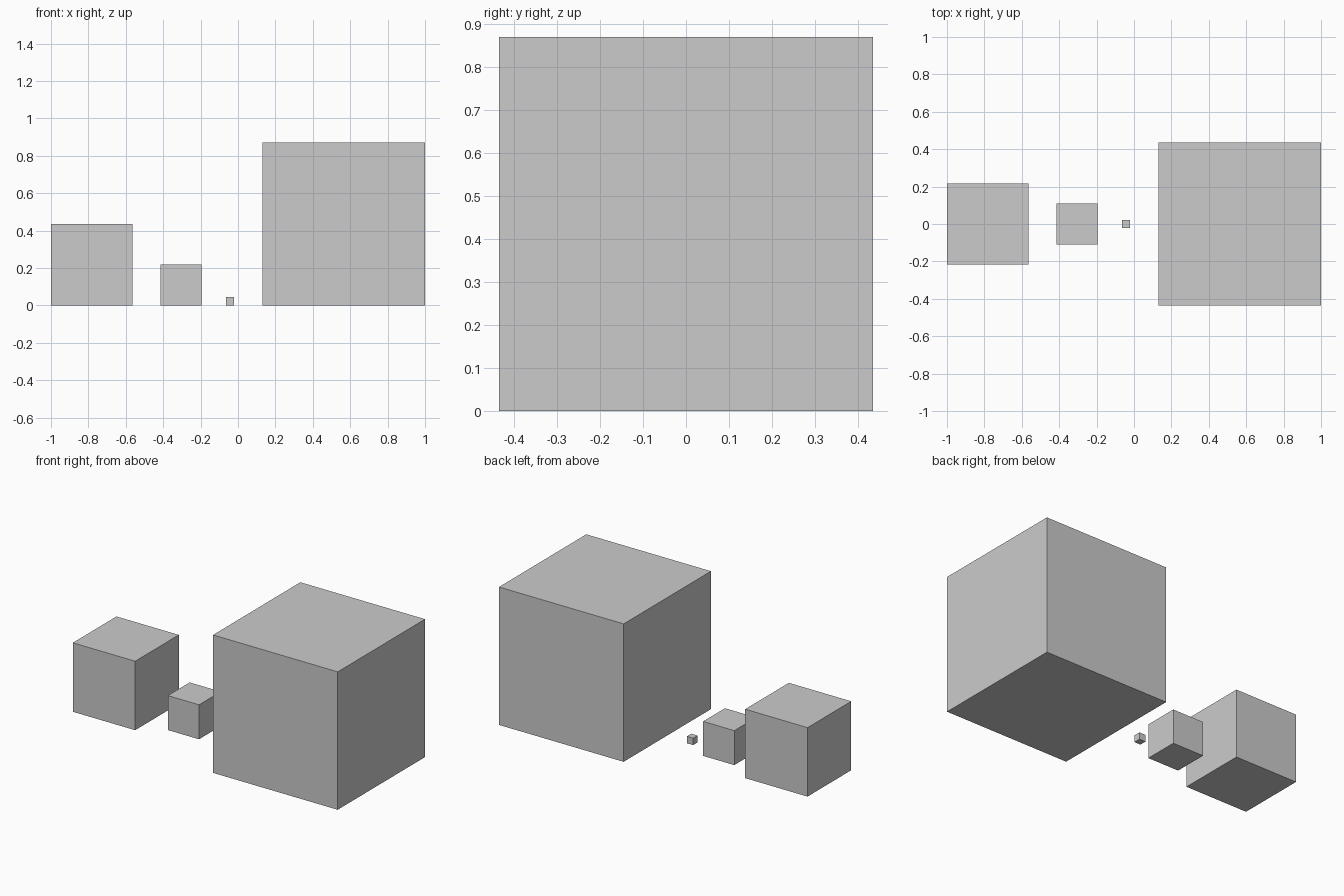
import bpy

if "Cube" in bpy.data.objects:
    bpy.data.objects.remove(bpy.data.objects["Cube"])

UNIT = 2 / 4.6  # edge of the medium cube when the row spans 2 units


def cube(name, x, edge):
    """Cube resting on the floor; x and edge in multiples of UNIT."""
    size = edge * UNIT
    bpy.ops.mesh.primitive_cube_add(size=size, location=(x * UNIT, 0, size / 2))
    bpy.context.object.name = name


# Row of four cubes, left to right
for name, x, edge in (
    ("medium_cube", -1.8, 1.0),
    ("small_cube", -0.7, 0.5),
    ("tiny_cube", -0.1, 0.1),
    ("large_cube", 1.3, 2.0),
):
    cube(name, x, edge)
